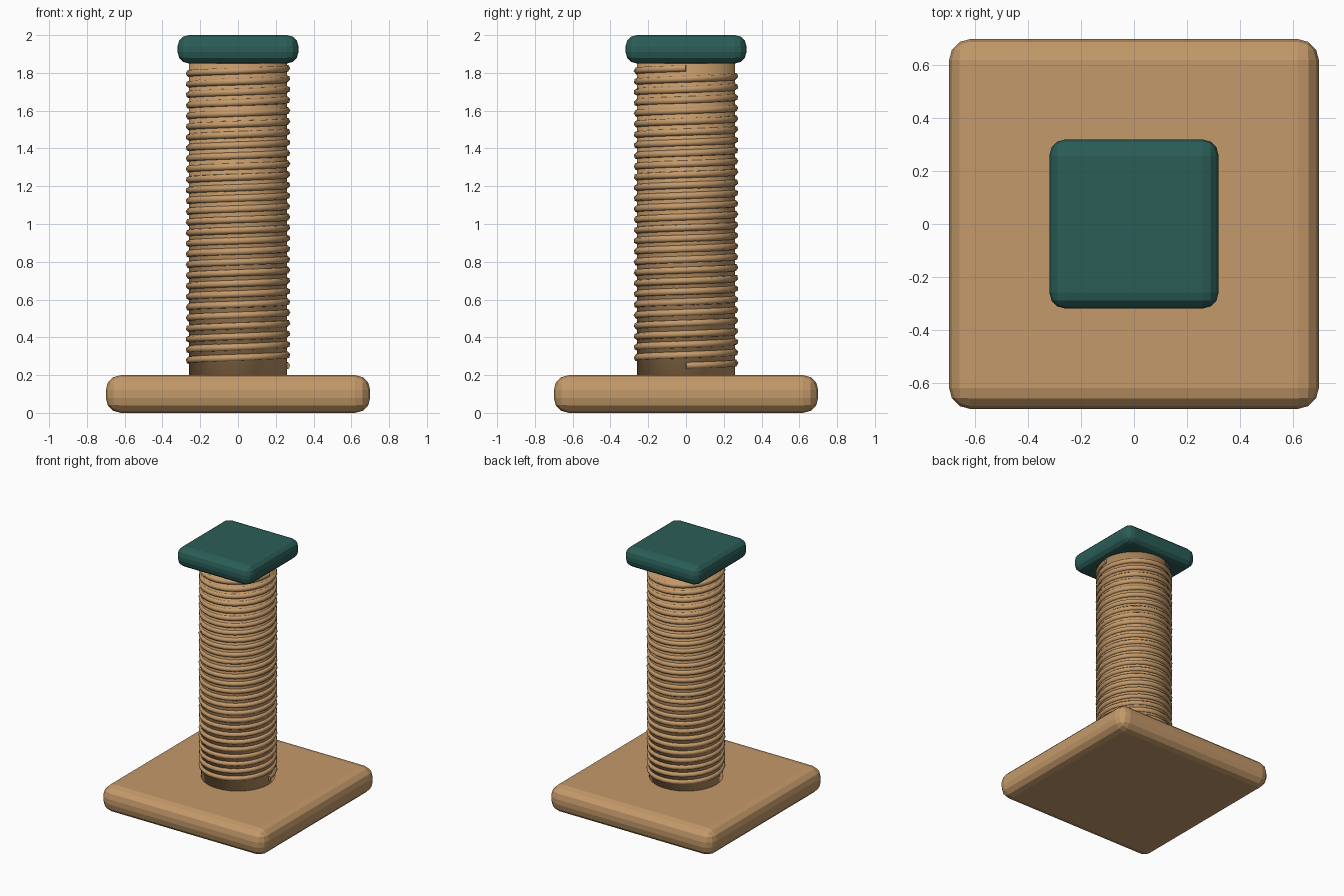
import bpy, math

if "Cube" in bpy.data.objects:
    bpy.data.objects.remove(bpy.data.objects["Cube"])


def material(name, rgb):
    m = bpy.data.materials.new(name)
    m.diffuse_color = (*rgb, 1.0)
    m.use_nodes = True
    m.node_tree.nodes["Principled BSDF"].inputs["Base Color"].default_value = m.diffuse_color
    return m


tan = material("tan", (0.55, 0.32, 0.143))
teal = material("teal", (0.024, 0.11, 0.096))


def rounded_slab(name, width, z0, z1, bevel, mat):
    bpy.ops.mesh.primitive_cube_add(size=1, location=(0, 0, (z0 + z1) / 2))
    o = bpy.context.object
    o.name = name
    o.scale = (width, width, z1 - z0)
    bpy.ops.object.transform_apply(location=False, rotation=False, scale=True)
    b = o.modifiers.new("rounded_edges", 'BEVEL')
    b.width = bevel
    b.segments = 3
    bpy.ops.object.modifier_apply(modifier=b.name)
    o.data.materials.append(mat)
    return o


# Base board and top cushion
rounded_slab("base", 1.4, 0.0, 0.2, 0.08, tan)
rounded_slab("top_pad", 0.64, 1.85, 2.0, 0.06, teal)

# Post
bpy.ops.mesh.primitive_cylinder_add(vertices=32, radius=0.26, depth=1.67,
                                    location=(0, 0, 1.025))
post = bpy.context.object
post.name = "post"
post.data.materials.append(tan)
bpy.ops.object.shade_smooth()

# Rope wound round the post, starting and ending on the +x side
TURNS, STEPS, Z0, Z1, R = 28, 24, 0.25, 1.825, 0.257
n = TURNS * STEPS
curve = bpy.data.curves.new("rope", 'CURVE')
curve.dimensions = '3D'
curve.bevel_depth = 0.02
curve.bevel_resolution = 1
curve.use_fill_caps = True
spline = curve.splines.new('POLY')
spline.points.add(n)
for i, p in enumerate(spline.points):
    a = 2 * math.pi * i / STEPS
    p.co = (R * math.cos(a), R * math.sin(a), Z0 + (Z1 - Z0) * i / n, 1)
rope = bpy.data.objects.new("rope", curve)
bpy.context.collection.objects.link(rope)
curve.materials.append(tan)

# Turn the rope into a mesh
bpy.ops.object.select_all(action='DESELECT')
rope.select_set(True)
bpy.context.view_layer.objects.active = rope
bpy.ops.object.convert(target='MESH')
bpy.ops.object.shade_smooth()
